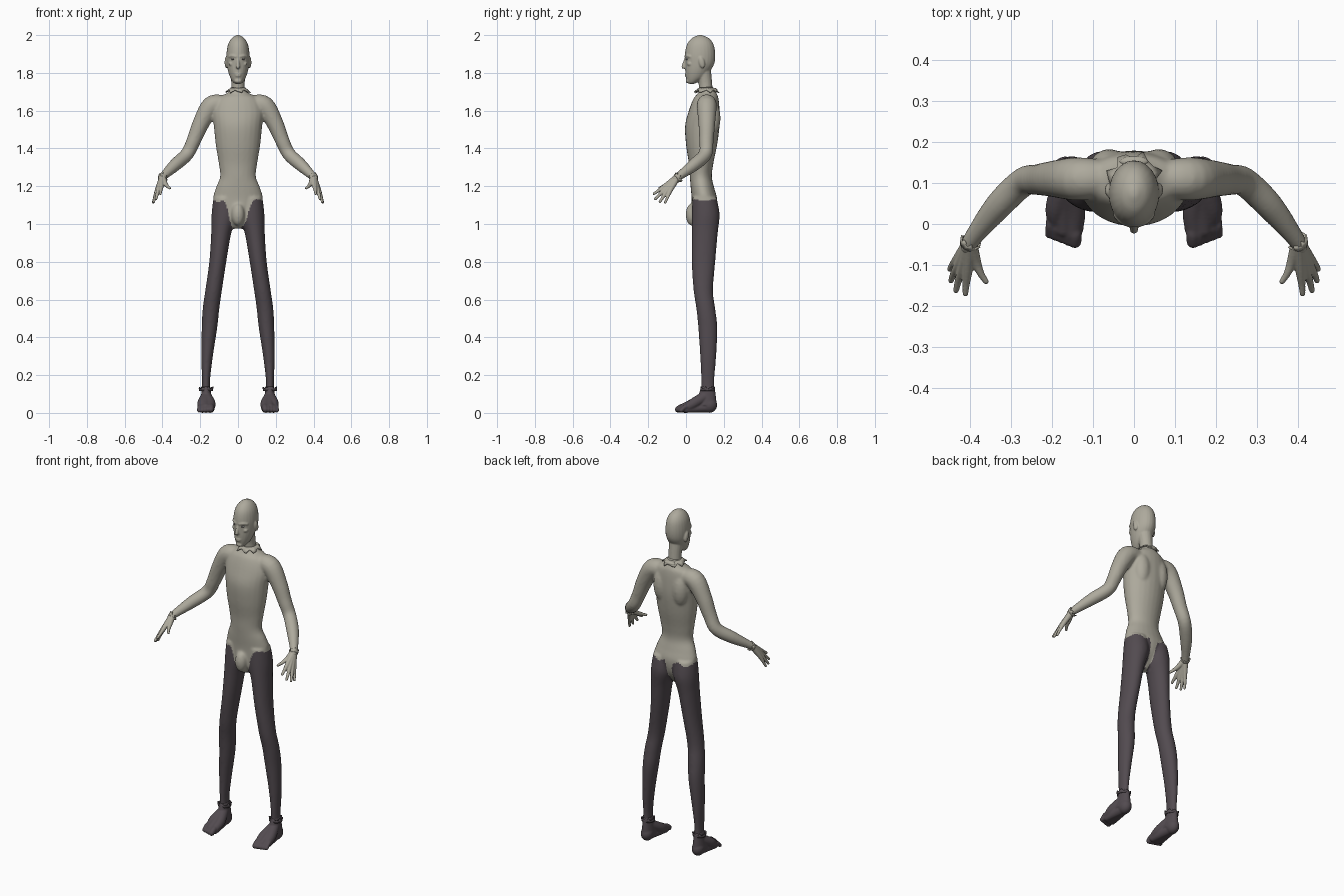
import bpy, bmesh, math
from mathutils import Vector, Matrix

cube = bpy.data.objects.get("Cube")
if cube:
    bpy.data.objects.remove(cube)


def material(name, rgb):
    mat = bpy.data.materials.new(name)
    mat.use_nodes = True
    color = (*rgb, 1.0)
    mat.diffuse_color = color
    mat.node_tree.nodes["Principled BSDF"].inputs["Base Color"].default_value = color
    return mat


SKIN = material("pale grey skin", (0.42, 0.40, 0.335))
DARK = material("dark leggings", (0.085, 0.07, 0.08))
EYE = material("eye white", (0.5, 0.5, 0.46))


def smooth_rows(rows, steps=5):
    """Spline through the rows so lofts have no visible kinks."""
    rows = [Vector(r) for r in rows]
    padded = [rows[0]] + rows + [rows[-1]]
    out = []
    for a, b, c, d in zip(padded, padded[1:], padded[2:], padded[3:]):
        for i in range(steps):
            t = i / steps
            out.append(b + t / 2 * ((c - a) + t * (2 * a - 5 * b + 4 * c - d
                       + t * (3 * (b - c) + d - a))))
    return out + [rows[-1]]


def skin_rings(bm, rings):
    loops = [[bm.verts.new(p) for p in ring] for ring in rings]
    for low, high in zip(loops, loops[1:]):
        for i in range(len(low)):
            j = (i + 1) % len(low)
            bm.faces.new((low[i], low[j], high[j], high[i]))
    bm.faces.new(loops[0][::-1])
    bm.faces.new(loops[-1])


def circle(n=24):
    return [(math.cos(math.tau * i / n), math.sin(math.tau * i / n)) for i in range(n)]


def loft(bm, rows, side=1):
    """Level oval rings, each row: height, centre x, half width, front y, back y."""
    rings = []
    for z, x, w, front, back in smooth_rows(rows):
        mid, depth = (front + back) / 2, (back - front) / 2
        rings.append([(side * (x + w * c), mid + depth * s, z) for c, s in circle()])
    skin_rings(bm, rings)


def tube(bm, points, side=1):
    """Round limb along a path, each point: x, y, z, radius, with a ball at both ends."""
    path = smooth_rows(points)
    rings = []
    for i, p in enumerate(path):
        along = path[min(i + 1, len(path) - 1)].xyz - path[max(i - 1, 0)].xyz
        turn = along.to_track_quat('Z', 'Y')
        ring = [p.xyz + turn @ Vector((c, s, 0)) * p.w for c, s in circle(16)]
        rings.append([(side * v.x, v.y, v.z) for v in ring])
    skin_rings(bm, rings)
    for p in (path[0], path[-1]):
        ball(bm, p.xyz, (p.w,) * 3, side)


def ball(bm, at, size, side=1, tilt=0):
    place = (Matrix.Translation((side * at[0], at[1], at[2]))
             @ Matrix.Rotation(tilt, 4, 'X') @ Matrix.Diagonal((*size, 1)))
    bmesh.ops.create_uvsphere(bm, u_segments=20, v_segments=12, radius=1, matrix=place)


def finish(name, bm, *mats):
    bmesh.ops.recalc_face_normals(bm, faces=bm.faces)
    mesh = bpy.data.meshes.new(name)
    bm.to_mesh(mesh)
    bm.free()
    for m in mats:
        mesh.materials.append(m)
    mesh.shade_smooth()
    obj = bpy.data.objects.new(name, mesh)
    bpy.context.collection.objects.link(obj)
    return obj


def fuse(name, bm, voxel, relax, *mats):
    """Melt overlapping volumes into one smooth surface."""
    obj = finish(name, bm)
    remesh = obj.modifiers.new("melt", 'REMESH')
    remesh.mode = 'VOXEL'
    remesh.voxel_size = voxel
    soften = obj.modifiers.new("soften", 'SMOOTH')
    soften.iterations = relax
    graph = bpy.context.evaluated_depsgraph_get()
    mesh = bpy.data.meshes.new_from_object(obj.evaluated_get(graph))
    obj.modifiers.clear()
    obj.data = mesh
    mesh.materials.clear()
    for m in mats:
        mesh.materials.append(m)
    mesh.shade_smooth()
    return obj


def cuff(name, at, axis, inner, outer, length, mat):
    """Ragged torn edge around a joint."""
    bm = bmesh.new()
    turn = Vector(axis).to_track_quat('Z', 'Y')
    top, hem = [], []
    for i, (c, s) in enumerate(circle(20)):
        rag = 0.75 + 0.35 * math.sin(i * 2.3)
        top.append(bm.verts.new(Vector(at) + turn @ Vector((c * inner, s * inner, 0))))
        r = inner + (outer - inner) * rag
        hem.append(bm.verts.new(Vector(at) + turn @ Vector((c * r, s * r, length * rag))))
    for i in range(20):
        j = (i + 1) % 20
        bm.faces.new((top[i], top[j], hem[j], hem[i]))
    obj = finish(name, bm, mat)
    shell = obj.modifiers.new("thickness", 'SOLIDIFY')
    shell.thickness = 0.005


# Body: torso, arms and legs melted together
bm = bmesh.new()
loft(bm, [(1.73, 0, .034, .07, .14), (1.695, 0, .055, .065, .16), (1.665, 0, .11, .04, .172),
          (1.6, 0, .135, .015, .178), (1.52, 0, .128, -.005, .178), (1.42, 0, .118, 0, .165),
          (1.32, 0, .102, .015, .145), (1.25, 0, .095, .02, .137), (1.19, 0, .118, .025, .15),
          (1.13, 0, .13, .03, .165), (1.06, 0, .09, .03, .155), (1, 0, .04, .035, .12),
          (.975, 0, .025, .05, .1)])
ball(bm, (0, .033, 1.05), (.035, .035, .06))
for side in (1, -1):
    ball(bm, (.06, .135, 1.56), (.05, .048, .1), side)
    tube(bm, [(.08, .11, 1.635, .048), (.14, .11, 1.625, .053), (.195, .11, 1.535, .045),
              (.235, .108, 1.44, .038), (.27, .102, 1.37, .036), (.33, .045, 1.315, .034),
              (.39, -.03, 1.258, .023), (.405, -.055, 1.24, .02)], side)
    loft(bm, [(1.14, .07, .06, .035, .162), (1.05, .073, .067, .03, .178),
              (.95, .089, .053, .03, .168), (.8, .107, .045, .03, .155),
              (.65, .129, .044, .04, .143), (.55, .143, .044, .055, .155),
              (.45, .151, .041, .065, .166), (.3, .164, .031, .075, .16),
              (.17, .169, .021, .08, .15), (.09, .169, .023, .08, .152)], side)
body = fuse("body", bm, .007, 6, SKIN, DARK)

# Legging top line: ragged at the hips, dipping at the middle
for face in body.data.polygons:
    x, y, z = face.center
    width = .056 if y < .09 else .018
    line = 1.125 + .008 * math.sin(75 * x) - .15 * math.exp(-(x / width) ** 4)
    face.material_index = int(z < line and abs(x) < .21)

# Head with neck, nose, brow, lips and ears
bm = bmesh.new()
loft(bm, [(2, 0, .008, .065, .085), (1.983, 0, .034, .03, .122), (1.95, 0, .053, .005, .146),
          (1.9, 0, .061, -.006, .155), (1.85, 0, .06, -.005, .15), (1.81, 0, .053, -.004, .128),
          (1.775, 0, .041, 0, .1), (1.75, 0, .026, .008, .06), (1.742, 0, .015, .015, .045)])
tube(bm, [(0, .106, 1.69, .037), (0, .102, 1.75, .036), (0, .09, 1.82, .042)])
tube(bm, [(0, -.002, 1.872, .007), (0, -.009, 1.85, .009), (0, -.013, 1.832, .011)])
ball(bm, (0, .003, 1.793), (.02, .01, .005))
ball(bm, (0, .003, 1.784), (.017, .01, .005))
ball(bm, (0, .01, 1.757), (.02, .012, .012))
for side in (1, -1):
    tube(bm, [(.01, -.002, 1.886, .007), (.03, .006, 1.89, .007), (.046, .022, 1.886, .006)], side)
    ball(bm, (.036, .02, 1.848), (.014, .014, .012), side)
    ball(bm, (.061, .083, 1.856), (.01, .016, .032), side, .25)
fuse("head", bm, .004, 4, SKIN)

# Eyes
for side, label in ((1, "left"), (-1, "right")):
    bm = bmesh.new()
    ball(bm, (.026, .013, 1.873), (.012, .013, .006), side)
    finish(label + "_eye", bm, EYE)
    bm = bmesh.new()
    ball(bm, (.026, .001, 1.873), (.004, .0025, .004), side)
    finish(label + "_pupil", bm, DARK)

# Hands: each digit runs from the wrist through the knuckle to the tip
wrist = (.4, -.045, 1.248, .018)
digits = [((.386, -.09, 1.215, .013), (.374, -.12, 1.2, .009), (.361, -.14, 1.19, .007)),
          ((.406, -.112, 1.2, .013), (.409, -.145, 1.177, .009), (.411, -.17, 1.16, .007)),
          ((.417, -.105, 1.192, .013), (.428, -.138, 1.157, .009), (.434, -.162, 1.133, .007)),
          ((.425, -.095, 1.184, .013), (.439, -.12, 1.145, .009), (.446, -.138, 1.118, .007)),
          ((.429, -.083, 1.177, .012), (.442, -.098, 1.14, .008), (.449, -.11, 1.114, .007))]
for side, label in ((1, "left"), (-1, "right")):
    bm = bmesh.new()
    for digit in digits:
        tube(bm, [wrist, *digit], side)
    fuse(label + "_hand", bm, .003, 2, SKIN)
    cuff(label + "_wrist_edge", (side * .407, -.055, 1.237), (-side * .4, .6, .4),
         .02, .029, .022, SKIN)

    # Feet: heel, sloping instep, ball and toes
    bm = bmesh.new()
    ball(bm, (.168, .122, .042), (.034, .043, .042), side)
    loft(bm, [(.14, .169, .022, .08, .152), (.09, .168, .028, .065, .158),
              (.04, .168, .034, .05, .163)], side)
    for x, tip, r in ((.147, -.01, .024), (.17, -.01, .024), (.188, 0, .021)):
        tube(bm, [(.168, .1, .085, .03), (x, .04, .05, .028), (x, tip, r + .003, r)], side)
        tube(bm, [(.168, .12, .03, .027), (x, tip, r, r)], side)
    for i in range(5):
        x, r = .143 + .0155 * i, .016 - .0013 * i
        tip = -.043 + .0045 * i
        tube(bm, [(x, .005, .034, r), (x, tip + .02, .032, r), (x + .001, tip, r + .002, r)], side)
    fuse(label + "_foot", bm, .004, 3, DARK)
    cuff(label + "_ankle_edge", (side * .169, .115, .115), (0, 0, 1), .036, .04, .022, DARK)

# Torn collar at the base of the neck
cuff("collar", (0, .108, 1.722), (0, 0, -1), .038, .07, .024, SKIN)
bm = bmesh.new()
ball(bm, (0, .152, 1.708), (.035, .014, .012))
finish("collar_back_flap", bm, SKIN)
